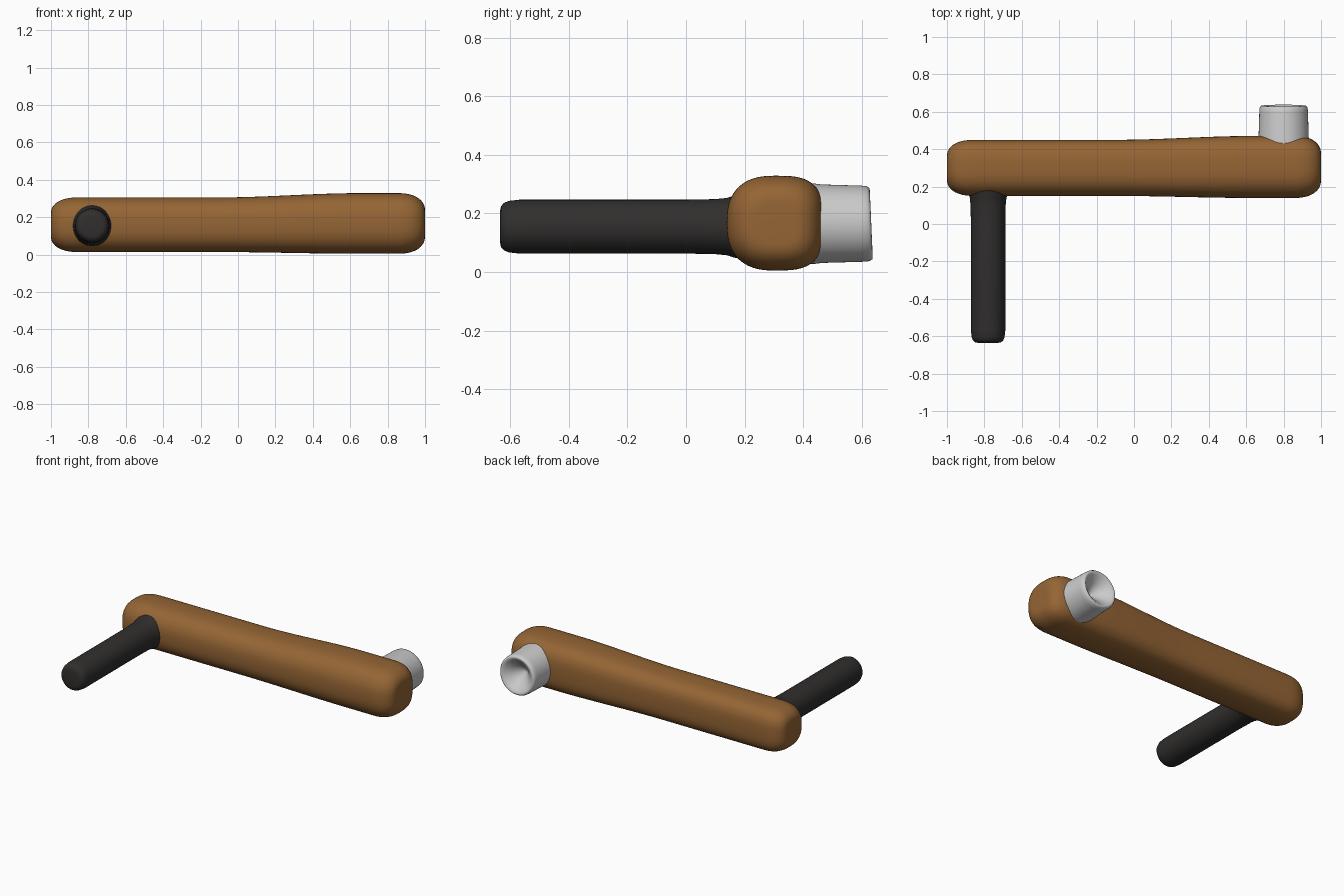
import bpy, bmesh
from math import sin, cos, pi, radians

if "Cube" in bpy.data.objects:
    bpy.data.objects.remove(bpy.data.objects["Cube"])


def material(name, color):
    m = bpy.data.materials.new(name)
    m.diffuse_color = (*color, 1)
    m.use_nodes = True
    m.node_tree.nodes["Principled BSDF"].inputs["Base Color"].default_value = m.diffuse_color
    return m


def loft(name, rings, mat=None):
    """Skin a list of closed point rings and cap both ends."""
    bm = bmesh.new()
    loops = [[bm.verts.new(p) for p in r] for r in rings]
    n = len(loops[0])
    for a, b in zip(loops, loops[1:]):
        for i in range(n):
            j = (i + 1) % n
            bm.faces.new((a[i], a[j], b[j], b[i]))
    bm.faces.new(loops[0][::-1])
    bm.faces.new(loops[-1])
    bmesh.ops.recalc_face_normals(bm, faces=bm.faces)
    me = bpy.data.meshes.new(name)
    bm.to_mesh(me)
    bm.free()
    ob = bpy.data.objects.new(name, me)
    bpy.context.collection.objects.link(ob)
    if mat:
        me.materials.append(mat)
    bpy.ops.object.select_all(action='DESELECT')
    ob.select_set(True)
    bpy.context.view_layer.objects.active = ob
    bpy.ops.object.shade_smooth_by_angle(angle=radians(50))
    return ob


def spow(v, e):
    return abs(v) ** e * (1 if v >= 0 else -1)


def arm_ring(x, y, z, ry, rz, n=64):
    pts = []
    for i in range(n):
        a = 2 * pi * i / n
        e = 2 / (3.1 if cos(a) > 0 else 2.5)    # back side is flatter
        pts.append((x, y + ry * spow(cos(a), e), z + rz * spow(sin(a), e)))
    return pts


def turned(name, cx, cz, profile, mat=None, wobble=0, n=64):
    """Lathe a (y, radius, wobble weight) profile around a y-parallel axis."""
    rings = []
    for y, r, w in profile:
        rings.append([(cx + r * cos(2 * pi * i / n),
                       y - wobble * w * sin(2 * pi * i / n),
                       cz + r * sin(2 * pi * i / n)) for i in range(n)])
    return loft(name, rings, mat)


# Crank arm: rounded bar swelling toward the socket end
rings = []
cap = 0.15
caps = [cap * (1 - cos(pi / 2 * k / 14)) for k in range(15)]
xs = [-1 + d for d in caps] + [-0.85 + 1.7 * k / 40 for k in range(1, 40)] + [1 - d for d in caps[::-1]]
for x in xs:
    t = min(max((x + 0.1) / 0.75, 0), 1)
    t = t * t * (3 - 2 * t)
    d = max(0, (abs(x) - (1 - cap)) / cap)
    s = 0.42 + 0.58 * max(0, 1 - d ** 2.4) ** (1 / 2.2)
    rings.append(arm_ring(x, 0.300 + 0.005 * t, 0.16 + 0.007 * t,
                          (0.150 + 0.016 * t) * s, (0.146 + 0.016 * t) * s))
loft("crank_arm", rings, material("wood", (0.30, 0.13, 0.035)))

# Hand grip: rounded tip and slight flare where it meets the arm
grip = [(-0.635, 0.055, 0), (-0.632, 0.07, 0), (-0.622, 0.081, 0), (-0.605, 0.088, 0),
        (-0.57, 0.092, 0), (0, 0.092, 0), (0.10, 0.094, 0), (0.14, 0.098, 0),
        (0.165, 0.106, 0), (0.20, 0.11, 0)]
turned("hand_grip", -0.78, 0.155, grip, material("dark_grip", (0.03, 0.028, 0.027)))

# Shaft socket: short sleeve with conical recess and slightly uneven rim
socket = [(0.36, 0.137, 0), (0.44, 0.137, 0), (0.465, 0.134, 0), (0.60, 0.130, 0.3),
          (0.622, 0.128, 1), (0.632, 0.121, 1), (0.633, 0.113, 1),
          (0.622, 0.098, 0.8), (0.59, 0.06, 0.4), (0.54, 0.012, 0)]
turned("shaft_socket", 0.80, 0.165, socket, wobble=0.005)
